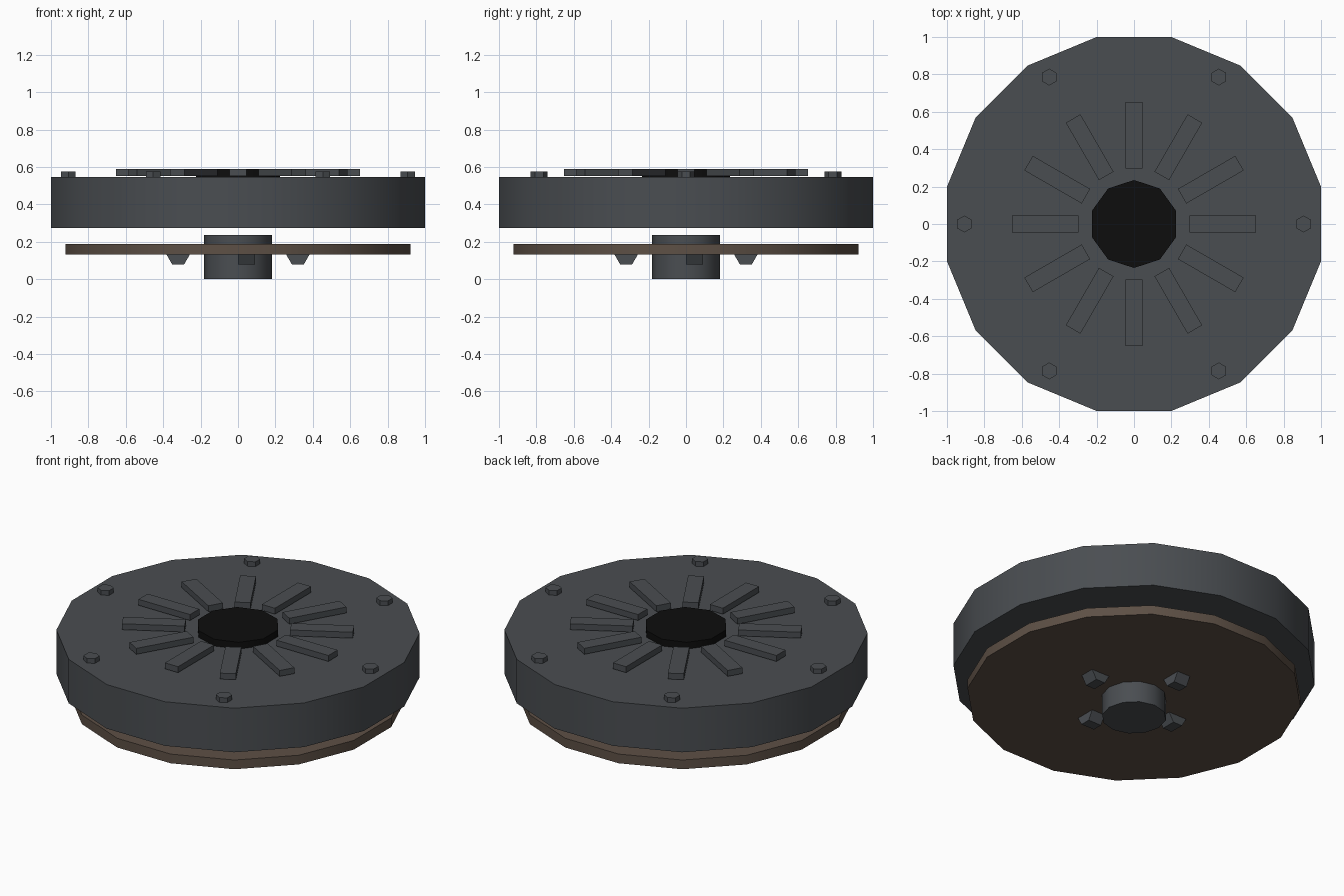
import bpy
from math import cos, sin, pi, radians
from mathutils import Matrix

cube = bpy.data.objects.get("Cube")
if cube:
    bpy.data.objects.remove(cube, do_unlink=True)


def material(name, rgb):
    mat = bpy.data.materials.new(name)
    mat.use_nodes = True
    mat.diffuse_color = (*rgb, 1)
    mat.node_tree.nodes["Principled BSDF"].inputs["Base Color"].default_value = (*rgb, 1)
    return mat


STEEL = material("dark steel", (0.068, 0.075, 0.083))
FRICTION = material("brown friction lining", (0.11, 0.08, 0.06))
BLACK = material("black bore", (0.004, 0.004, 0.004))


def finish(name, mat):
    obj = bpy.context.object
    obj.name = name
    obj.data.materials.append(mat)
    return obj


def prism(name, sides, radius, bottom, top, mat, x=0, y=0, turn=0):
    """Upright polygonal disc or cylinder with smooth walls and flat caps."""
    bpy.ops.mesh.primitive_cylinder_add(vertices=sides, radius=radius, depth=top - bottom,
                                        location=(x, y, (bottom + top) / 2))
    obj = finish(name, mat)
    obj.data.transform(Matrix.Rotation(turn, 4, "Z"))
    bpy.ops.object.shade_smooth_by_angle(angle=radians(40))
    return obj


# Pressure plate housing, friction disc, splined hub and centre bore
half_step = pi / 16
prism("pressure_plate_housing", 16, 1 / cos(half_step), 0.273, 0.546, STEEL, turn=half_step)
prism("friction_disc", 16, 0.922 / cos(half_step), 0.131, 0.188, FRICTION, turn=half_step)
prism("hub", 12, 0.181, 0, 0.237, STEEL)
prism("centre_bore", 10, 0.235, 0.546, 0.588, BLACK)

# Radial diaphragm spring fingers
for i in range(12):
    a = i * pi / 6
    bpy.ops.mesh.primitive_cube_add(size=1, location=(0.474 * cos(a), 0.474 * sin(a), 0.57),
                                    rotation=(0, 0, a))
    finger = finish(f"diaphragm_finger_{i + 1}", STEEL)
    finger.data.transform(Matrix.Diagonal((0.354, 0.09, 0.037, 1)))

# Hexagonal cover bolts around the rim
for i in range(6):
    a = i * pi / 3
    prism(f"cover_bolt_{i + 1}", 6, 0.045, 0.54, 0.575, STEEL, 0.907 * cos(a), 0.907 * sin(a))

# Damper springs lying tangentially, half sunk into the friction disc
for i in range(4):
    bpy.ops.mesh.primitive_cylinder_add(vertices=6, radius=0.062, depth=0.09)
    spring = finish(f"damper_spring_{i + 1}", STEEL)
    lay_down = Matrix.Rotation(-pi / 2, 4, "X") @ Matrix.Rotation(pi / 6, 4, "Z")
    spring.data.transform(Matrix.Translation((0.32, 0.045, 0)) @ lay_down)
    spring.location.z = 0.131
    spring.rotation_euler.z = i * pi / 2
